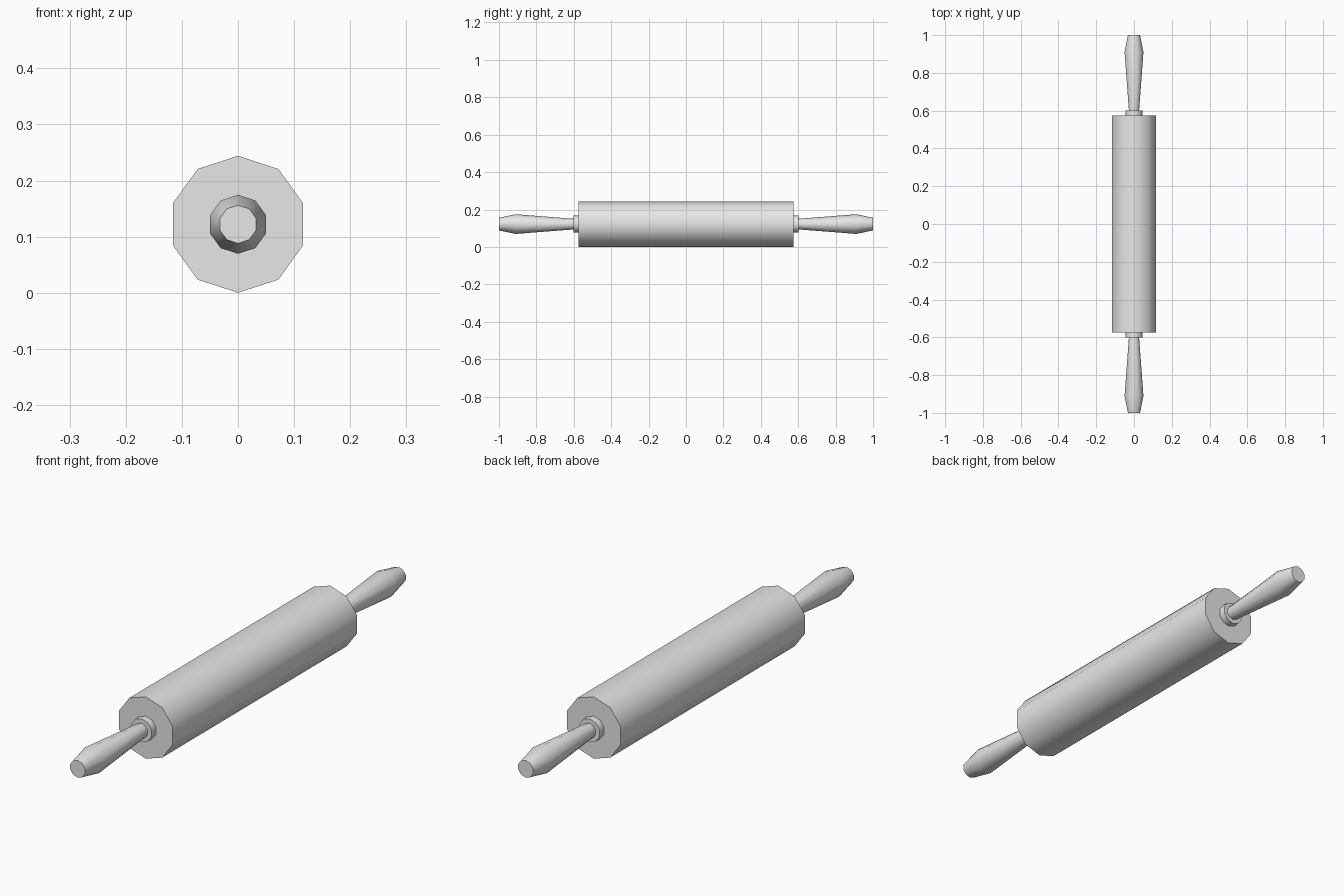
import bpy
import bmesh
import math

SIDES = 10
AXIS_Z = 0.122

cube = bpy.data.objects.get("Cube")
if cube:
    bpy.data.objects.remove(cube, do_unlink=True)

grey = bpy.data.materials.new("plain_grey")
grey.use_nodes = True
grey.diffuse_color = (0.8, 0.8, 0.8, 1)
grey.node_tree.nodes["Principled BSDF"].inputs["Base Color"].default_value = (0.8, 0.8, 0.8, 1)


def turned_part(name, profile):
    """Turn a list of (y, radius) stations around the long axis, with capped ends."""
    bm = bmesh.new()
    rings = []
    for y, r in profile:
        angles = [2 * math.pi * i / SIDES for i in range(SIDES)]
        rings.append([bm.verts.new((r * math.sin(a), y, AXIS_Z + r * math.cos(a)))
                      for a in angles])
    for a, b in zip(rings, rings[1:]):
        for i in range(SIDES):
            j = (i + 1) % SIDES
            bm.faces.new((a[i], a[j], b[j], b[i]))
    bm.faces.new(rings[0])
    bm.faces.new(rings[-1])
    bmesh.ops.recalc_face_normals(bm, faces=bm.faces)
    mesh = bpy.data.meshes.new(name)
    bm.to_mesh(mesh)
    bm.free()
    mesh.materials.append(grey)
    obj = bpy.data.objects.new(name, mesh)
    bpy.context.collection.objects.link(obj)
    bpy.ops.object.select_all(action="DESELECT")
    obj.select_set(True)
    bpy.context.view_layer.objects.active = obj
    # Round the sides, keep the cap rims sharp
    bpy.ops.object.shade_smooth_by_angle(angle=math.radians(50))
    return obj


# Main barrel
turned_part("roller", [(-0.575, 0.122), (0.575, 0.122)])

# Collar and grip at each end
for label, s in (("front", -1), ("back", 1)):
    turned_part(label + "_collar", [(s * 0.57, 0.046), (s * 0.602, 0.046)])
    turned_part(label + "_handle", [(s * 0.595, 0.028), (s * 0.91, 0.0525), (s * 1.0, 0.034)])
